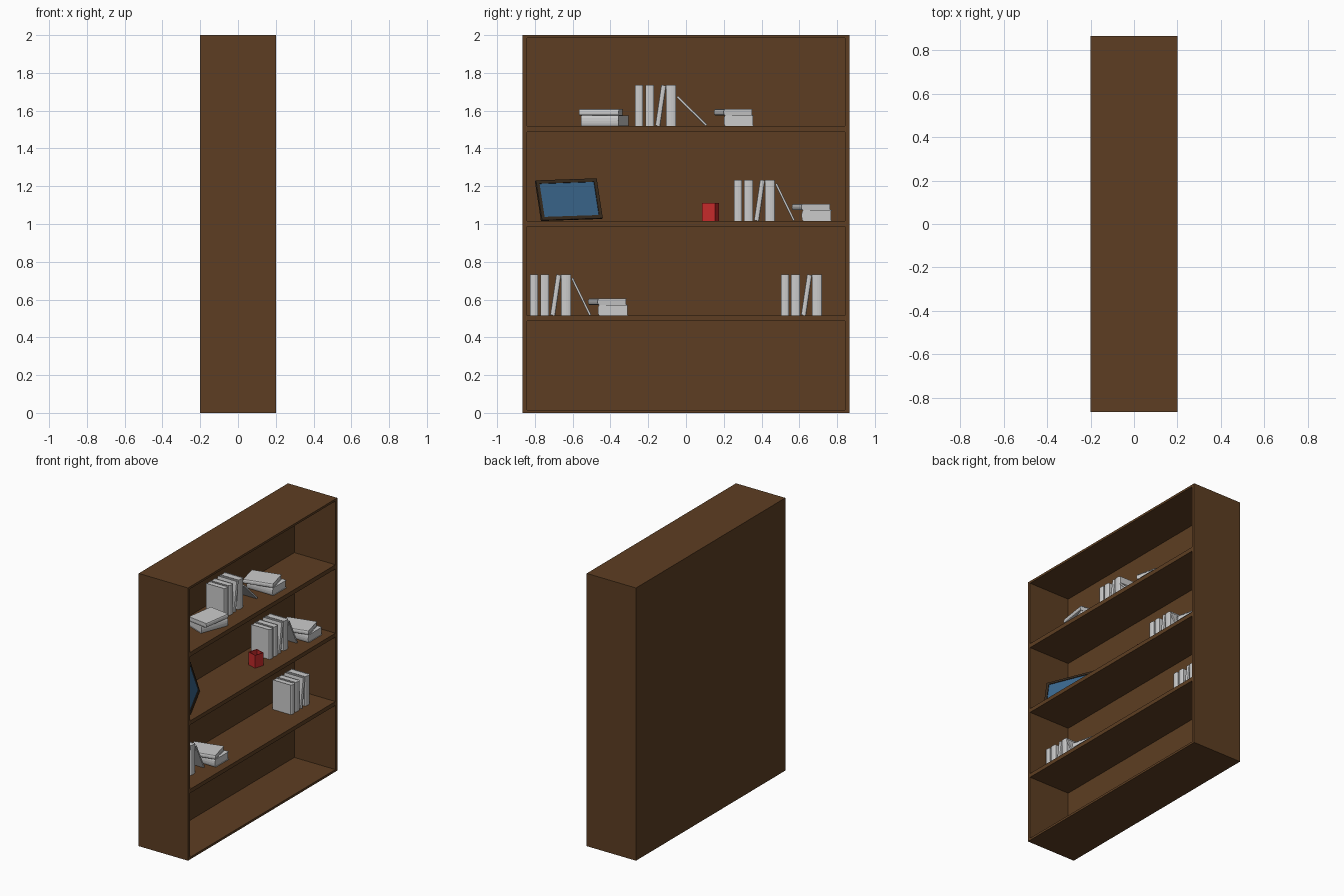
import bpy, bmesh, math
from mathutils import Matrix, Vector

if "Cube" in bpy.data.objects:
    bpy.data.objects.remove(bpy.data.objects["Cube"])


def material(name, rgb):
    m = bpy.data.materials.new(name)
    m.diffuse_color = (*rgb, 1)
    m.use_nodes = True
    m.node_tree.nodes["Principled BSDF"].inputs["Base Color"].default_value = m.diffuse_color
    return m


WOOD = material("dark_wood", (0.11, 0.048, 0.016))
FRAME = material("frame_brown", (0.04, 0.024, 0.013))
BLUE = material("picture_blue", (0.043, 0.137, 0.27))
RED = material("cup_red", (0.55, 0.023, 0.023))


def add_box(bm, lo, hi):
    lo, hi = Vector(lo), Vector(hi)
    size = hi - lo
    mat = Matrix.Translation((lo + hi) / 2) @ Matrix.Diagonal((*size, 1))
    bmesh.ops.create_cube(bm, size=1, matrix=mat)


def finish(bm, name, matrix=None, mat=None):
    bmesh.ops.recalc_face_normals(bm, faces=bm.faces)
    me = bpy.data.meshes.new(name)
    bm.to_mesh(me)
    bm.free()
    ob = bpy.data.objects.new(name, me)
    bpy.context.collection.objects.link(ob)
    if matrix:
        ob.matrix_world = matrix
    if mat:
        me.materials.append(mat)
    return ob


def boxes(name, parts, matrix=None, mat=None):
    bm = bmesh.new()
    for lo, hi in parts:
        add_box(bm, lo, hi)
    return finish(bm, name, matrix, mat)


def rot(axis, deg):
    return Matrix.Rotation(math.radians(deg), 4, axis)


# Bookcase carcass, open towards +x
X, Y, H, T, BACK = 0.2, 0.865, 2.0, 0.022, -0.133
boxes("back_panel", [((-X, -Y, 0), (BACK, Y, H))], mat=WOOD)
for side, y in (("left", -Y), ("right", Y - T)):
    boxes(side + "_side", [((BACK, y, 0), (X, y + T, H))], mat=WOOD)
for name, z0, z1 in (("bottom_board", 0, 0.016), ("top_board", 1.984, H),
                     ("shelf_low", 0.486, 0.515), ("shelf_middle", 0.987, 1.016),
                     ("shelf_high", 1.487, 1.518)):
    boxes(name, [((BACK, -Y + T, z0), (X, Y - T, z1))], mat=WOOD)


# Book: U-shaped cover with a rounded spine on +x, and an inset page block
def book(center, t, matrix=Matrix(), h=0.217, d=0.155):
    c = min(0.003, t * 0.2)
    bulge = min(0.008, t * 0.25)
    xs = d / 2 - bulge
    arc = [(xs + bulge * math.cos(a), t / 2 * math.sin(a))
           for a in (math.radians(-90 + 30 * i) for i in range(7))]
    pts = [(-d / 2, -t / 2)] + arc + [(-d / 2, t / 2), (-d / 2, t / 2 - c),
           (xs - c, t / 2 - c), (xs - c, -t / 2 + c), (-d / 2, -t / 2 + c)]
    bm = bmesh.new()
    face = bm.faces.new([bm.verts.new((x, y, -h / 2)) for x, y in pts])
    ext = bmesh.ops.extrude_face_region(bm, geom=[face])["geom"]
    bmesh.ops.translate(bm, vec=(0, 0, h),
                        verts=[v for v in ext if isinstance(v, bmesh.types.BMVert)])
    add_box(bm, (-d / 2 + 0.004, -t / 2 + c, -h / 2 + 0.003),
            (xs - c, t / 2 - c, h / 2 - 0.003))
    finish(bm, "book", Matrix.Translation(center) @ matrix)


def upright_books(y, z):
    for off, t in ((0.021, 0.043), (0.077, 0.047), (0.19, 0.052)):
        book((0.005, y + off, z + 0.1085), t)
    book((0.005, y + 0.135, z + 0.109), 0.027, rot('X', -8.5))


def thin_leaning_book(y, z, deg):
    a = math.radians(deg)
    book((0.005, y, z + 0.1085 * math.cos(a) + 0.006 * math.sin(a)), 0.012, rot('X', deg))


def flat_book(x, y, z, t, deg):
    book((x, y, z + t / 2), t, rot('Z', deg) @ rot('X', -90), h=0.212, d=0.16)


def end_on_stack(y, z):
    flat_book(0.035, y + 0.438, z, 0.057, -90)
    flat_book(0.022, y + 0.409, z + 0.057, 0.033, -90 + 14)


# Low shelf and middle shelf share one arrangement
for y, z in ((-0.825, 0.515), (0.254, 1.016)):
    upright_books(y, z)
    thin_leaning_book(y + 0.27, z, 26)
    end_on_stack(y, z)
upright_books(0.503, 0.515)

# High shelf
upright_books(-0.269, 1.518)
thin_leaning_book(0.031, 1.518, 45.5)
end_on_stack(-0.158, 1.518)
flat_book(0.058, -0.429, 1.518, 0.057, -21)
flat_book(0.076, -0.449, 1.575, 0.033, -8.6)

# Picture frame leaning back, turned towards +y
bl = Vector((0.15, -0.762, 1.02))
u = Vector((-0.15, 0.322, 0.011)).normalized()
v = Vector((-0.055, -0.031, 0.212))
v = (v - u * v.dot(u)).normalized()
n = u.cross(v)
M = Matrix((u, v, n)).transposed().to_4x4()
M.translation = bl
W, HT, B, D = 0.355, 0.22, 0.018, 0.015
boxes("picture_frame", [
    ((0, 0, -D), (W, B, 0)), ((0, HT - B, -D), (W, HT, 0)),
    ((0, B, -D), (B, HT - B, 0)), ((W - B, B, -D), (W, HT - B, 0)),
    ((B, B, -D), (W - B, HT - B, -D + 0.004))], M, FRAME)
boxes("picture", [((B, B, -D + 0.004), (W - B, HT - B, -0.005))], M, BLUE)

# Open square cup
S, w, CH = 0.036, 0.005, 0.094
boxes("cup", [
    ((-S, -S, 0), (S, S, w)),
    ((-S, -S, w), (S, -S + w, CH)), ((-S, S - w, w), (S, S, CH)),
    ((-S, -S + w, w), (-S + w, S - w, CH)), ((S - w, -S + w, w), (S, S - w, CH))],
    Matrix.Translation((0.055, 0.13, 1.016)) @ rot('Z', -17), RED)
